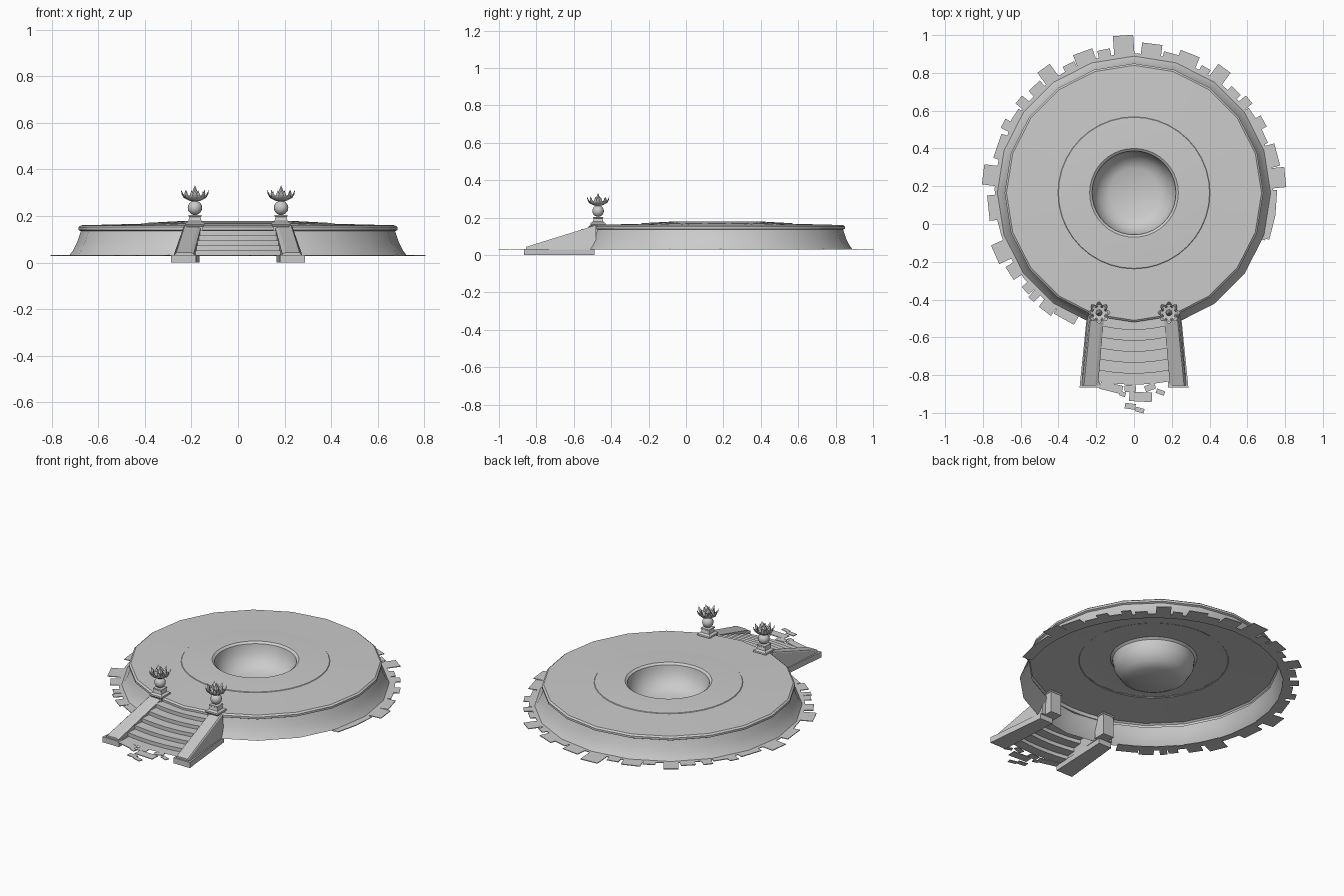
import bpy, bmesh, math
from mathutils import Vector

cube = bpy.data.objects.get("Cube")
if cube:
    bpy.data.objects.remove(cube)

CY = 0.165      # platform centre in y
GROUND = 0.03   # paving level

stone = bpy.data.materials.new("grey stone")
stone.use_nodes = True
stone.diffuse_color = (0.6, 0.6, 0.6, 1)
stone.node_tree.nodes["Principled BSDF"].inputs["Base Color"].default_value = (0.6, 0.6, 0.6, 1)


def finish(name, bm, smooth=35, recalc=True):
    """Turn a bmesh into a named, shaded object."""
    bmesh.ops.remove_doubles(bm, verts=bm.verts, dist=1e-5)
    if recalc:
        bmesh.ops.recalc_face_normals(bm, faces=bm.faces)
    mesh = bpy.data.meshes.new(name)
    bm.to_mesh(mesh)
    bm.free()
    mesh.materials.append(stone)
    obj = bpy.data.objects.new(name, mesh)
    bpy.context.collection.objects.link(obj)
    if smooth:
        bpy.ops.object.select_all(action='DESELECT')
        obj.select_set(True)
        bpy.context.view_layer.objects.active = obj
        bpy.ops.object.shade_smooth_by_angle(angle=math.radians(smooth))
    return obj


def bridge(bm, rings, closed=True):
    """Skin consecutive rings of points with quads."""
    rows = [[bm.verts.new(p) for p in ring] for ring in rings]
    n = len(rows[0])
    for a, b in zip(rows, rows[1:]):
        for i in range(n if closed else n - 1):
            j = (i + 1) % n
            bm.faces.new((a[i], a[j], b[j], b[i]))
    return rows


def lathe(name, profile, sides, x=0, y=0, smooth=35):
    """Revolve (radius, z) points, from the outside bottom upward."""
    bm = bmesh.new()
    rings = []
    for r, z in profile:
        angles = [math.tau * i / sides for i in range(sides)]
        rings.append([(x + r * math.cos(a), y + r * math.sin(a), z) for a in angles])
    bridge(bm, rings)
    bmesh.ops.dissolve_degenerate(bm, edges=bm.edges, dist=1e-5)
    return finish(name, bm, smooth, recalc=False)


def loft(name, rings, smooth=0):
    """Closed solid through a list of rings."""
    bm = bmesh.new()
    rows = bridge(bm, rings)
    bm.faces.new(rows[0])
    bm.faces.new(rows[-1])
    return finish(name, bm, smooth)


def rect(x0, x1, y0, y1, z):
    return [(x0, y0, z), (x1, y0, z), (x1, y1, z), (x0, y1, z)]


# Round platform: open shell with flared wall, lip and gently domed top
lathe("platform", [(0.725, GROUND), (0.71, 0.05), (0.69, 0.09), (0.675, 0.135),
                   (0.685, 0.14), (0.685, 0.152), (0.675, 0.16), (0.4, 0.167)], 20, y=CY)

# Raised crown with the sunken bowl
lathe("crown_and_bowl", [(0.405, 0.164), (0.4, 0.17), (0.25, 0.178), (0.235, 0.178),
                         (0.222, 0.168), (0.215, 0.12), (0.18, 0.065),
                         (0.13, 0.04), (0, 0.036)], 40, y=CY)

# Curved steps, concentric with the platform
STEPS = 6
bm = bmesh.new()
rows = []
for k in range(STEPS + 1):
    radius = 1.015 - 0.058 * k
    rise = (0.16 - GROUND) / STEPS
    for z in (GROUND + rise * max(k - 1, 0), GROUND + rise * k):
        half = 0.195 - 0.005 * k
        xs = [half * (i / 5 - 1) for i in range(11)]
        rows.append([(x, CY - math.sqrt(radius ** 2 - x * x), z) for x in xs])
rows = rows[1:]
bridge(bm, rows, closed=False)
finish("steps", bm)


def petal(bm, x, y, angle, points):
    """Pointed leaf through (radius, z, half width) points."""
    out = Vector((math.cos(angle), math.sin(angle), 0))
    side = Vector((-out.y, out.x, 0))
    rings = []
    for r, z, w in points:
        c = Vector((x, y, z)) + out * r
        rings.append([c - side * w, c + out * w * 0.4, c + side * w, c - out * w * 0.4])
    bridge(bm, rings)


for label, s in (("left", 1), ("right", -1)):
    # Sloping side rail on a low plinth
    plinth = [(s * 0.18, -0.865), (s * 0.288, -0.865), (s * 0.25, -0.49), (s * 0.165, -0.49)]
    loft(label + "_rail_plinth", [[(x, y, z) for x, y in plinth] for z in (0, 0.033)])

    def section(y, x0, x1, top, flare):
        return [(s * x0, y, GROUND), (s * (x1 + flare), y, GROUND),
                (s * (x1 + flare * 0.3), y, top), (s * x1, y, top + 0.005),
                (s * (x0 + 0.015), y, top + 0.005), (s * x0, y, top)]
    front = section(-0.855, 0.19, 0.265, 0.038, 0.012)
    back = section(-0.48, 0.158, 0.228, 0.155, 0.018)
    loft(label + "_rail", [front, back])

    # Post: pillar, flared cap and pedestal
    px, py = s * 0.185, -0.47

    def square(h, z, y=py):
        return rect(px - h, px + h, y - h, y + h, z)
    loft(label + "_pillar", [square(0.036, GROUND), square(0.034, 0.16)])
    loft(label + "_post_cap", [square(0.036, 0.155), square(0.042, 0.163), square(0.04, 0.17),
                               square(0.028, 0.178), square(0.024, 0.195),
                               square(0.028, 0.198), square(0.027, 0.204)])

    # Ball, neck and flower cup
    lathe(label + "_ball", [(0.031 * math.sin(t * math.pi / 10),
                             0.235 - 0.031 * math.cos(t * math.pi / 10))
                            for t in range(11)], 16, px, py, 60)
    lathe(label + "_flower_cup", [(0, 0.258), (0.014, 0.258), (0.014, 0.264), (0.03, 0.268),
                                  (0.042, 0.28), (0.044, 0.288), (0.03, 0.285),
                                  (0, 0.28)], 16, px, py)
    lathe(label + "_flower_bud", [(0.014, 0.28), (0.017, 0.295), (0.008, 0.312),
                                  (0, 0.332)], 8, px, py)

    # Upright inner petals and curled outer petals
    bm = bmesh.new()
    for i in range(8):
        a = math.tau * i / 8
        petal(bm, px, py, a, [(0.02, 0.265, 0.008), (0.042, 0.278, 0.016),
                              (0.053, 0.293, 0.01), (0.06, 0.312, 0.0005)])
        petal(bm, px, py, a + math.pi / 8, [(0.028, 0.27, 0.01), (0.036, 0.288, 0.009),
                                            (0.038, 0.31, 0.0005)])
    finish(label + "_flower_petals", bm, 50)


def slab(bm, corners):
    """Thin paving stone just above the ground level."""
    bottom = [(x, y, GROUND - 0.002) for x, y in corners]
    top = [(x, y, GROUND + 0.002) for x, y in corners]
    rows = bridge(bm, [bottom, top])
    bm.faces.new(rows[0][::-1])
    bm.faces.new(rows[1])


# Ragged paving ring: (angle, width in degrees, reach past the wall in hundredths)
PAVING = [(-9, 20, 3), (6, 8, 8), (15, 9, 6), (24, 7, 3), (29, 5, 6), (34, 5, 3),
          (39, 4, 6), (45, 5, 4), (54, 6, 9), (60, 4, 4), (68, 8, 7), (75, 6, 4),
          (83, 8, 7), (94, 8, 11), (102, 5, 5), (110, 8, 7), (117, 5, 4), (126, 6, 9),
          (133, 6, 5), (141, 4, 6), (147, 6, 3), (152, 4, 6), (161, 10, 4),
          (173, 8, 8), (186, 10, 5), (204, 8, 8), (213, 6, 6), (222, 4, 5),
          (226, 3, 6), (233, 6, 6), (241, 9, 4)]
bm = bmesh.new()
for angle, width, reach in PAVING:
    a = math.radians(angle)
    n = max(1, width // 7)
    for i in range(n):
        mid = a + math.radians(width) * ((i + 0.5) / n - 0.5)
        out = Vector((math.cos(mid), math.sin(mid)))
        side = Vector((-out.y, out.x)) * math.radians(width / n) * 0.385
        inner, outer = out * 0.695, out * (0.725 + reach / 100)
        centre = Vector((0, CY))
        slab(bm, [centre + p for p in (inner - side, outer - side, outer + side, inner + side)])
# Narrow kerb that ties the stones together
for i in range(40):
    a, b = (math.radians(-20 + 6.6 * (i + k)) for k in (0, 1))
    slab(bm, [(r * math.cos(t), CY + r * math.sin(t))
              for r, t in ((0.7, a), (0.738, a), (0.738, b), (0.7, b))])
finish("paving_ring", bm)

# Loose stones at the foot of the steps: x, y, half length, half width, turn
bm = bmesh.new()
for x, y, hl, hw, turn in ((-0.12, -0.865, 0.06, 0.022, -14), (0.035, -0.915, 0.06, 0.025, -3),
                           (-0.02, -0.965, 0.028, 0.015, -8), (0.03, -0.985, 0.024, 0.012, -15),
                           (0.085, -0.865, 0.028, 0.016, 20), (0.14, -0.89, 0.023, 0.012, -20),
                           (-0.02, -0.87, 0.03, 0.018, 5), (-0.06, -0.9, 0.016, 0.012, -20)):
    c, s = math.cos(math.radians(turn)), math.sin(math.radians(turn))
    slab(bm, [(x + u * c - v * s, y + u * s + v * c)
              for u, v in ((-hl, -hw), (hl, -hw), (hl, hw), (-hl, hw))])
finish("loose_stones", bm)
